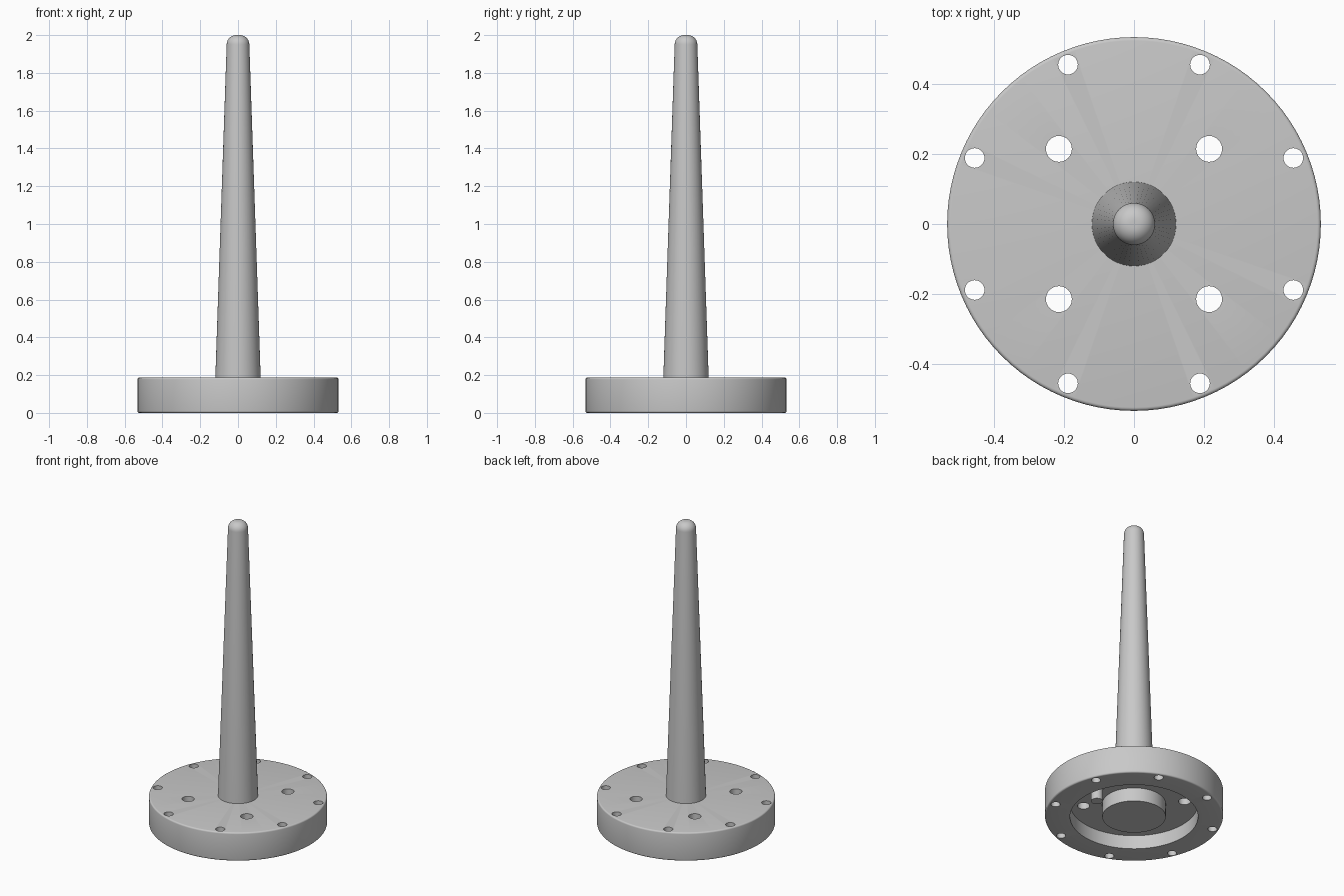
import bpy, bmesh, math
from mathutils import Matrix

cube = bpy.data.objects.get("Cube")
if cube:
    bpy.data.objects.remove(cube, do_unlink=True)

metal = bpy.data.materials.new("light_grey")
metal.use_nodes = True
GREY = (0.58, 0.58, 0.58, 1)
metal.diffuse_color = GREY
metal.node_tree.nodes["Principled BSDF"].inputs["Base Color"].default_value = GREY


def make_object(name, bm):
    bmesh.ops.recalc_face_normals(bm, faces=bm.faces)
    mesh = bpy.data.meshes.new(name)
    bm.to_mesh(mesh)
    bm.free()
    mesh.materials.append(metal)
    obj = bpy.data.objects.new(name, mesh)
    bpy.context.collection.objects.link(obj)
    return obj


def lathe(name, profile, steps):
    """Turn an (r, z) profile, which starts and ends on the axis."""
    bm = bmesh.new()
    verts = [bm.verts.new((r, 0, z)) for r, z in profile]
    edges = [bm.edges.new(pair) for pair in zip(verts, verts[1:])]
    bmesh.ops.spin(bm, geom=verts + edges, cent=(0, 0, 0), axis=(0, 0, 1),
                   angle=math.tau, steps=steps, use_duplicate=False)
    bmesh.ops.remove_doubles(bm, verts=bm.verts, dist=1e-5)
    return make_object(name, bm)


def add_cylinder(bm, x, y, radius, low, high):
    bmesh.ops.create_cone(bm, cap_ends=True, segments=32, radius1=radius,
                          radius2=radius, depth=high - low,
                          matrix=Matrix.Translation((x, y, (low + high) / 2)))


def arc(r, z, radius, start, end, steps):
    """Quarter-round points for a profile, angles in degrees."""
    angles = [math.radians(start + (end - start) * i / steps) for i in range(steps + 1)]
    return [(r + radius * math.cos(a), z + radius * math.sin(a)) for a in angles]


def smooth(obj):
    bpy.ops.object.select_all(action="DESELECT")
    obj.select_set(True)
    bpy.context.view_layer.objects.active = obj
    bpy.ops.object.shade_smooth_by_angle(angle=math.radians(35))


# Round base with an annular recess underneath, around a solid hub
R, TOP, CEILING, ROUND = 0.533, 0.187, 0.09, 0.01
profile = [(0, 0), (0.19, 0), (0.19, CEILING), (0.383, CEILING), (0.383, 0)]
profile += arc(R - ROUND, ROUND, ROUND, -90, 0, 4)
profile += arc(R - ROUND, TOP - ROUND, ROUND, 0, 90, 4)
profile += [(0, TOP)]
base = lathe("base", profile, 96)

# Bolt holes: eight near the rim, four larger ones into the recess
bm = bmesh.new()
for count, distance, radius, first in ((8, 0.492, 0.028, 22.5), (4, 0.303, 0.037, 45)):
    for i in range(count):
        a = math.radians(first) + math.tau * i / count
        add_cylinder(bm, distance * math.cos(a), distance * math.sin(a), radius, -0.1, 0.3)
cutter = make_object("hole_cutter", bm)
cutter.hide_render = True
cut = base.modifiers.new("holes", "BOOLEAN")
cut.operation = "DIFFERENCE"
cut.solver = "EXACT"
cut.object = cutter
bpy.ops.object.select_all(action="DESELECT")
bpy.context.view_layer.objects.active = base
base.select_set(True)
bpy.ops.object.modifier_apply(modifier=cut.name)
bpy.data.objects.remove(cutter, do_unlink=True)
smooth(base)

# Tapered spindle with a rounded tip
spindle_profile = [(0, TOP - 0.02), (0.12, TOP - 0.02), (0.12, TOP)]
spindle_profile += arc(0.01, 1.95, 0.05, 0, 90, 10) + [(0, 2)]
smooth(lathe("spindle", spindle_profile, 48))

# Locating pin in the recess
bm = bmesh.new()
add_cylinder(bm, 0.29, 0, 0.036, 0, CEILING + 0.01)
smooth(make_object("locating_pin", bm))
